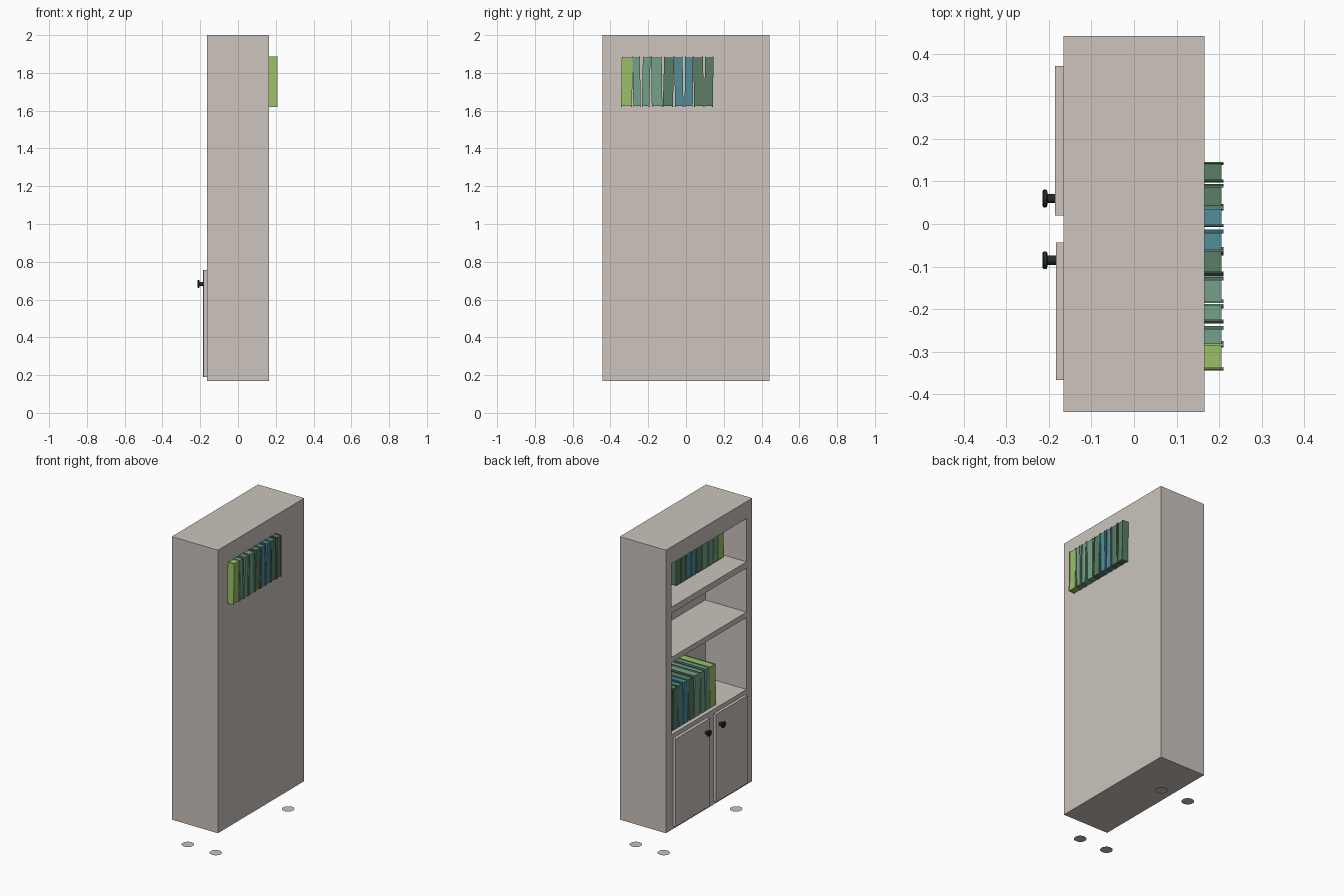
import bpy, bmesh, math
from mathutils import Matrix, Vector

if "Cube" in bpy.data.objects:
    bpy.data.objects.remove(bpy.data.objects["Cube"])


def mat(name, rgb):
    m = bpy.data.materials.new(name)
    lin = [(c / 255 / 12.92 if c < 11 else ((c / 255 + 0.055) / 1.055) ** 2.4) for c in rgb]
    m.diffuse_color = (*lin, 1)
    m.use_nodes = True
    m.node_tree.nodes["Principled BSDF"].inputs["Base Color"].default_value = m.diffuse_color
    return m


CREAM = mat("warm grey paint", (204, 196, 189))
BLACK = mat("black metal", (38, 42, 41))
LIME = mat("lime cloth", (156, 192, 106))
TEAL = mat("pale teal cloth", (116, 162, 137))
DARK = mat("dark green cloth", (90, 126, 100))
BLUE = mat("blue cloth", (82, 142, 154))


def add_box(bm, lo, hi):
    lo, hi = Vector(lo), Vector(hi)
    m = Matrix.Translation((lo + hi) / 2) @ Matrix.Diagonal((*(hi - lo), 1))
    return bmesh.ops.create_cube(bm, size=1, matrix=m)["verts"]


def finish(name, bm, material):
    me = bpy.data.meshes.new(name)
    bmesh.ops.recalc_face_normals(bm, faces=bm.faces)
    bm.to_mesh(me)
    bm.free()
    ob = bpy.data.objects.new(name, me)
    me.materials.append(material)
    bpy.context.collection.objects.link(ob)
    return ob


def box(name, lo, hi, material):
    bm = bmesh.new()
    add_box(bm, lo, hi)
    return finish(name, bm, material)


# Cabinet carcass with three open compartments cut into the -x side
case = box("bookcase_body", (-0.165, -0.441, 0.17), (0.165, 0.441, 2.0), CREAM)
bm = bmesh.new()
for z0, z1 in ((0.785, 1.25), (1.285, 1.57), (1.61, 1.89)):
    add_box(bm, (-0.3, -0.383, z0), (0.13, 0.383, z1))
cutter = finish("compartment_cutter", bm, CREAM)
cutter.hide_render = True
mod = case.modifiers.new("compartments", "BOOLEAN")
mod.operation, mod.solver, mod.object = "DIFFERENCE", "EXACT", cutter
bpy.context.view_layer.objects.active = case
bpy.ops.object.modifier_apply(modifier=mod.name)
bpy.data.objects.remove(cutter)

# Doors
box("left_door", (-0.185, 0.02, 0.19), (-0.164, 0.371, 0.757), CREAM)
box("right_door", (-0.183, -0.366, 0.19), (-0.164, -0.044, 0.757), CREAM)


# Turned knobs, axis along -x
def knob(name, y, z=0.683, n=12):
    bm = bmesh.new()
    profile = [(-0.18, 0.011), (-0.203, 0.011), (-0.204, 0.019), (-0.207, 0.021),
               (-0.212, 0.021), (-0.215, 0.017)]
    rings = [[bm.verts.new((x, y + r * math.cos(2 * math.pi * i / n),
                            z + r * math.sin(2 * math.pi * i / n))) for i in range(n)]
             for x, r in profile]
    for a, b in zip(rings, rings[1:]):
        for i in range(n):
            bm.faces.new((a[i], a[(i + 1) % n], b[(i + 1) % n], b[i]))
    bm.faces.new(rings[0])
    bm.faces.new(rings[-1])
    finish(name, bm, BLACK)


knob("left_knob", 0.06)
knob("right_knob", -0.085)

# Flat foot pads on the floor
for i, (x, y) in enumerate([(sx * 0.1, sy * 0.37) for sx in (-1, 1) for sy in (-1, 1)]):
    bm = bmesh.new()
    bmesh.ops.create_circle(bm, cap_ends=True, segments=24, radius=0.037,
                            matrix=Matrix.Translation((x, y, 0)))
    finish(f"foot_pad_{i + 1}", bm, CREAM)


# Book: spine, two boards and recessed pages, leaning sideways by a shear
def book(name, x0, y0, y1, z0, lean, material, depth=0.24, height=0.266):
    bm = bmesh.new()
    x1, z1, t, g = x0 + depth, z0 + height, 0.004, 0.004
    add_box(bm, (x0, y0, z0), (x0 + t, y1, z1))
    add_box(bm, (x0 + t, y0, z0), (x1, y0 + t, z1))
    add_box(bm, (x0 + t, y1 - t, z0), (x1, y1, z1))
    add_box(bm, (x0 + t, y0 + t, z0 + g), (x1 - g, y1 - t, z1 - g))
    for v in bm.verts:
        v.co.y += lean * ((v.co.z - z0) / height - 0.5)
    finish(name, bm, material)


ROW = [(-0.342, -0.284, 0.004, LIME), (-0.281, -0.242, -0.005, TEAL),
       (-0.231, -0.191, 0.006, TEAL), (-0.183, -0.127, -0.004, TEAL),
       (-0.119, -0.066, 0.008, DARK), (-0.060, -0.016, -0.005, BLUE),
       (-0.006, 0.037, 0.003, BLUE), (0.041, 0.092, -0.004, DARK),
       (0.099, 0.144, 0.003, DARK)]

# Same row of books on the top shelf (through the back panel) and the low shelf
for label, x0, dy, z0 in (("top", -0.03, 0.0, 1.62), ("low", -0.14, 0.238, 0.786)):
    for i, (y0, y1, lean, m) in enumerate(ROW):
        book(f"{label}_shelf_book_{i + 1}", x0, y0 + dy, y1 + dy, z0, lean, m)
